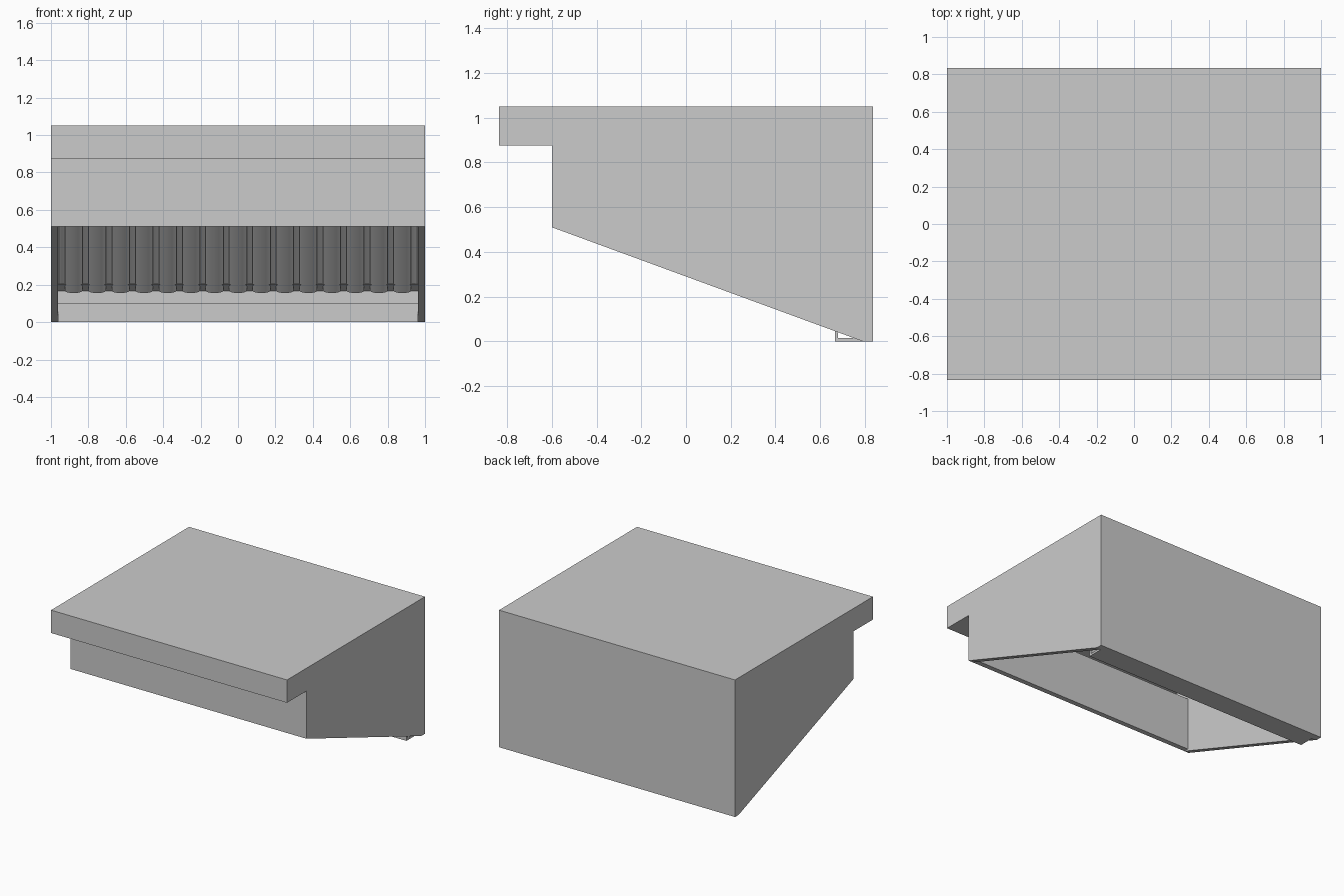
import bpy
import math
from mathutils import Vector

if "Cube" in bpy.data.objects:
    bpy.data.objects.remove(bpy.data.objects["Cube"])


def prism(name, outline, x0, x1):
    """Extrude a (y, z) outline along x."""
    n = len(outline)
    verts = [(x, y, z) for x in (x0, x1) for y, z in outline]
    faces = [tuple(range(n)), tuple(range(2 * n - 1, n - 1, -1))]
    faces += [(i, i + n, (i + 1) % n + n, (i + 1) % n) for i in range(n)]
    return add_mesh(name, verts, faces)


def add_mesh(name, verts, faces):
    mesh = bpy.data.meshes.new(name)
    mesh.from_pydata(verts, [], faces)
    obj = bpy.data.objects.new(name, mesh)
    bpy.context.collection.objects.link(obj)
    bpy.context.view_layer.objects.active = obj
    bpy.ops.object.select_all(action='DESELECT')
    obj.select_set(True)
    bpy.ops.object.mode_set(mode='EDIT')
    bpy.ops.mesh.select_all(action='SELECT')
    bpy.ops.mesh.normals_make_consistent(inside=False)
    bpy.ops.object.mode_set(mode='OBJECT')
    return obj


T = 0.038          # sheet thickness
B, F = 0.835, -0.835

# side panels
side = [(B, 0), (B, 1.05), (F, 1.05), (F, 0.875), (-0.6, 0.875),
        (-0.6, 0.51), (0.79, 0)]
for label, s in (("left", -1), ("right", 1)):
    prism(label + "_side_panel", side, s, s * (1 - T))

# folded sheet: top, front lip and front panel
W = 1 - T
prism("top_and_front_panel", [
    (B, 1.05), (F, 1.05), (F, 0.875), (-0.6, 0.875), (-0.6, 0.51),
    (-0.6 + T, 0.51), (-0.6 + T, 0.875 + T), (F + T, 0.875 + T),
    (F + T, 1.05 - T), (B, 1.05 - T)], -W, W)

# back wall
prism("back_panel", [(B - T, 0), (B, 0), (B, 1.05 - T), (B - T, 1.05 - T)], -W, W)

# grease tray along the back
prism("grease_tray", [(B - T, 0), (0.665, 0), (0.665, 0.1), (0.68, 0.1),
                      (0.68, 0.015), (B - T, 0.015)], -W, W)

# rail holding the filters
prism("filter_rail", [(B - T, 0.165), (0.70, 0.2), (B - T, 0.215)], -W, W)

# sloping baffle filters made of alternating curved channels
UP = Vector((0, -1, 1)).normalized()
OUT = Vector((0, -1, -1)).normalized()
BASE = Vector((0, 0.745, 0.168))
TOP = (1.05 - T - BASE.z) * math.sqrt(2) - 0.03


def channel(name, x, half, bulge, offset, start):
    steps, outer, inner = 10, [], []
    for i in range(steps + 1):
        a = math.pi * i / steps
        c, d = math.cos(a), math.sin(a)
        outer.append((x - half * c, offset + bulge * d))
        inner.append((x - (half - 0.006) * c, offset + (bulge - 0.006 * (1 if bulge > 0 else -1)) * d))
    loop = outer + inner[::-1]
    n = len(loop)
    verts = [Vector((px, 0, 0)) + BASE + OUT * h + UP * t
             for t in (start, TOP) for px, h in loop]
    faces = [(i, i + n, (i + 1) % n + n, (i + 1) % n) for i in range(n)]
    for k in (0, n):
        faces += [(k + i, k + i + 1, k + n - 2 - i, k + n - 1 - i) for i in range(steps)]
    add_mesh(name, verts, faces)
    bpy.ops.object.shade_smooth_by_angle(angle=math.radians(35))


P = 0.1255
for i in range(-7, 8):
    channel("front_baffle", i * P, 0.047, 0.018, 0.0, 0.0)
for i in range(-8, 8):
    if i in (-8, 7):
        x = (i + 0.5) * P + (0.015 if i < 0 else -0.015)
        x = max(-W + 0.036, min(W - 0.036, x))
        channel("back_baffle", x, 0.036, -0.018, -0.004, 0.04)
    else:
        channel("back_baffle", (i + 0.5) * P, 0.047, -0.018, -0.004, 0.04)
